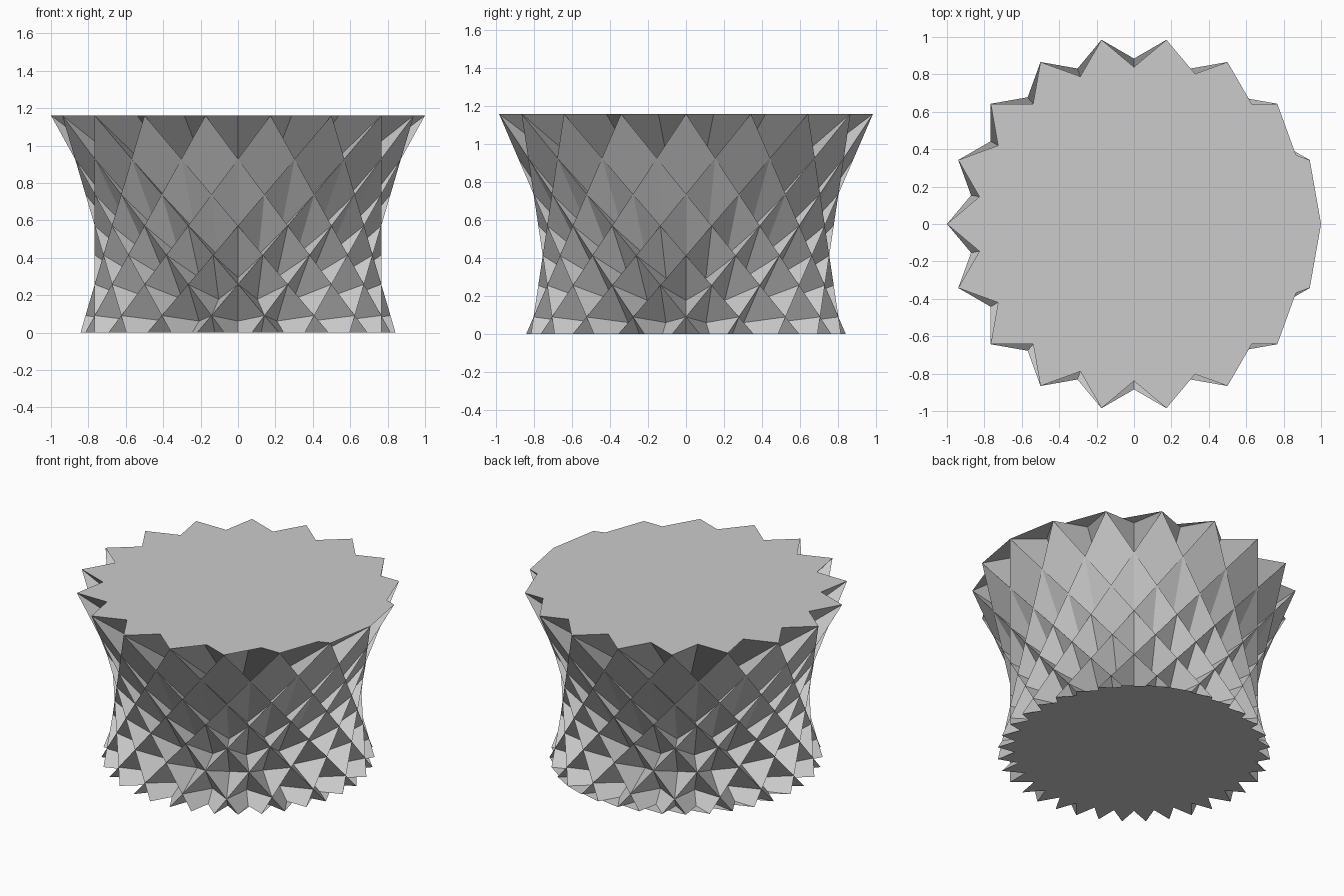
import bpy
import bmesh
from math import sin, cos, radians, sqrt

if "Cube" in bpy.data.objects:
    bpy.data.objects.remove(bpy.data.objects["Cube"])

# Star cupola: an {18/13} star on top, a {36/13} star below, all edges equal
N, D = 18, 13
STEP = 360 * D / N                    # angle between successive top corners
HALF = STEP / 4                       # half the step between bottom corners
R_TOP = 1.0
EDGE = 2 * R_TOP * sin(radians(STEP / 2))
R_BOTTOM = EDGE / (2 * sin(radians(HALF)))
RUN = R_BOTTOM * cos(radians(HALF)) - R_TOP * cos(radians(STEP / 2))
HEIGHT = sqrt(EDGE ** 2 - RUN ** 2)

grey = bpy.data.materials.new("plain grey")
grey.diffuse_color = (0.6, 0.6, 0.6, 1)
grey.use_nodes = True
grey.node_tree.nodes["Principled BSDF"].inputs["Base Color"].default_value = grey.diffuse_color


def ring(bm, radius, z, count, start, step):
    """Corners of a star in the order the star is drawn."""
    return [bm.verts.new((radius * cos(radians(start + step * i)),
                          radius * sin(radians(start + step * i)), z))
            for i in range(count)]


def star_cap(bm, corners, up):
    """Fill a star with a fan of triangles that all face one way."""
    for a, b in zip(corners[1:-1], corners[2:]):
        face = bm.faces.new((corners[0], a, b))
        face.normal_update()
        if (face.normal.z > 0) != up:
            face.normal_flip()


bm = bmesh.new()
top = ring(bm, R_TOP, HEIGHT, N, 0, STEP)
bottom = ring(bm, R_BOTTOM, 0, 2 * N, HALF, 2 * HALF)

# Side walls: a square under each top edge, a triangle under each top corner
for i in range(N):
    a, b = bottom[2 * i], bottom[2 * i + 1]
    bm.faces.new((top[i], a, b, top[(i + 1) % N]))
    bm.faces.new((top[i], bottom[2 * i - 1], a))

star_cap(bm, top, True)
star_cap(bm, bottom, False)

mesh = bpy.data.meshes.new("star_cupola")
bm.to_mesh(mesh)
bm.free()
mesh.materials.append(grey)
bpy.context.collection.objects.link(bpy.data.objects.new("star_cupola", mesh))
